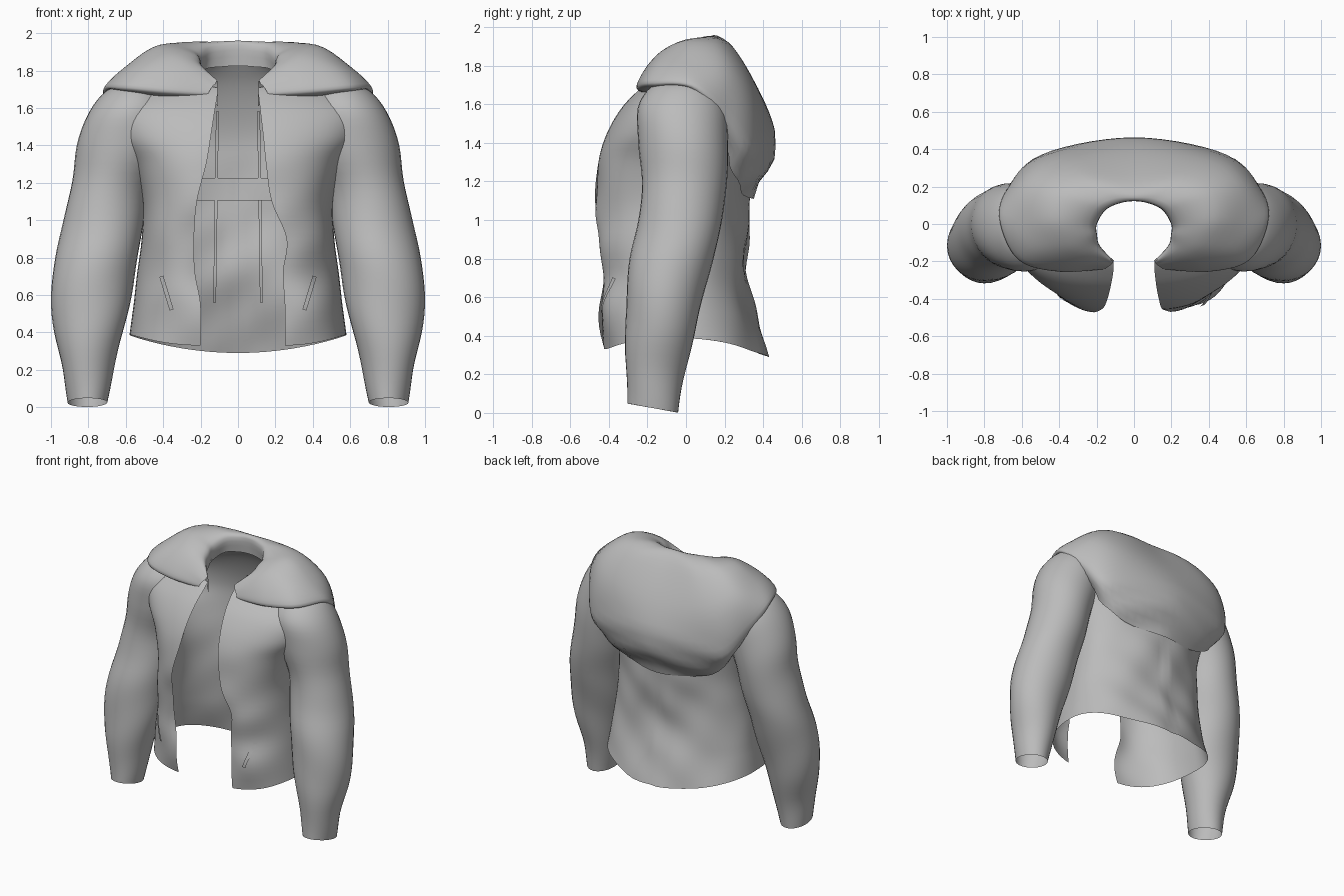
import bpy, bmesh, math
from mathutils import Vector
from mathutils.bvhtree import BVHTree

if "Cube" in bpy.data.objects:
    bpy.data.objects.remove(bpy.data.objects["Cube"])

fabric = bpy.data.materials.new("grey fabric")
fabric.use_nodes = True
GREY = (0.5, 0.5, 0.5, 1)
fabric.diffuse_color = GREY
fabric.node_tree.nodes["Principled BSDF"].inputs["Base Color"].default_value = GREY


def spline(keys, steps):
    """Smooth curve through a list of equal-length tuples."""
    keys = [Vector(k) for k in keys]
    last = len(keys) - 1
    out = []
    for i in range(last):
        a, b, c, d = (keys[min(max(i + k, 0), last)] for k in (-1, 0, 1, 2))
        for s in range(steps):
            t = s / steps
            out.append(b + (c - a) * (t / 2) + (a * 2 - b * 5 + c * 4 - d) * (t * t / 2)
                       + (b * 3 - a - c * 3 + d) * (t ** 3 / 2))
    return out + [keys[-1]]


def loft(name, rows, closed=False, cap=False):
    """Skin rows of points into a smooth sheet or tube."""
    bm = bmesh.new()
    grid = [[bm.verts.new(p) for p in row] for row in rows]
    n = len(rows[0])
    for r0, r1 in zip(grid, grid[1:]):
        for j in range(n if closed else n - 1):
            k = (j + 1) % n
            bm.faces.new((r0[j], r0[k], r1[k], r1[j]))
    if cap:
        bm.faces.new(grid[0])
    bmesh.ops.recalc_face_normals(bm, faces=bm.faces)
    mesh = bpy.data.meshes.new(name)
    bm.to_mesh(mesh)
    bm.free()
    mesh.materials.append(fabric)
    obj = bpy.data.objects.new(name, mesh)
    bpy.context.collection.objects.link(obj)
    bpy.ops.object.select_all(action='DESELECT')
    obj.select_set(True)
    bpy.context.view_layer.objects.active = obj
    bpy.ops.object.shade_smooth_by_angle(angle=math.radians(50))
    return obj


def surface_tree(obj):
    return BVHTree.FromPolygons([v.co for v in obj.data.vertices],
                                [p.vertices[:] for p in obj.data.polygons])


def remove_hidden(obj, tree):
    """Delete the faces that lie wholly inside the other part."""
    bm = bmesh.new()
    bm.from_mesh(obj.data)
    inside = {v for v in bm.verts
              if all(tree.ray_cast(v.co, Vector((0, d, 0)))[0] for d in (-1, 1))}
    bmesh.ops.delete(bm, geom=[f for f in bm.faces if inside.issuperset(f.verts)],
                     context='FACES')
    bm.to_mesh(obj.data)
    bm.free()


# Torso: open-fronted shell; front z, back z, right edge, left edge, front y, half width, back y
TORSO = [
    (.33, .29, .20, .25, -.425, .58, .425),
    (.55, .50, .20, .25, -.445, .56, .365),
    (.72, .70, .23, .24, -.42, .54, .32),
    (.90, .90, .235, .26, -.45, .515, .32),
    (1.1, 1.1, .22, .18, -.465, .51, .33),
    (1.3, 1.3, .17, .15, -.455, .56, .33),
    (1.45, 1.45, .145, .135, -.41, .65, .32),
    (1.58, 1.6, .125, .12, -.335, .66, .28),
    (1.67, 1.74, .11, .11, -.25, .5, .22),
    (1.71, 1.86, .11, .11, -.20, .21, .14),
]


def torso_point(row, u):
    zf, zb, right, left, yf, w, yb = row
    side, edge = (-1, right) if u < 0 else (1, left)
    a = (1 - abs(u)) * math.pi              # 0 at the front edge, pi at the back
    s, c = math.sin(a), math.cos(a)
    z = zf + (zb - zf) * (1 - c) / 2
    if c > 0:
        x, y = edge + (w - edge) * s, yf * c ** .8
    else:
        x, y = w * s, yb * abs(c) ** .95
    z += .08 * s * s * max(0, 1 - (z - .3) * 4)      # hem rises at the sides
    loose = max(0, min(1, (1.4 - z) * 2.5))          # cloth folds
    fold = loose * .008 * (math.sin(14 * x + 9 * z * side)
                           + .6 * math.sin(19 * z - 12 * x * side))
    return Vector((side * x, y + fold * c, z))


SEG = 36
torso_rows = [[torso_point(row, i / SEG) for i in range(-SEG, SEG + 1)]
              for row in spline(TORSO, 5)]
torso = loft("jacket_body", torso_rows)
torso_tree = surface_tree(torso)


# Sleeves: elliptical rings; z, inner x, outer x, front y, back y
SLEEVE = [
    (1.725, .46, .62, -.10, .08),
    (1.69, .40, .71, -.18, .15),
    (1.58, .35, .795, -.25, .21),
    (1.4, .39, .86, -.25, .22),
    (1.2, .47, .89, -.225, .21),
    (1.0, .505, .93, -.25, .19),
    (.8, .535, .98, -.29, .14),
    (.6, .57, .997, -.31, .09),
    (.4, .615, .985, -.315, .04),
    (.2, .665, .935, -.31, -.01),
    (.025, .70, .91, -.305, -.04),
]


def sleeve_ring(row, side):
    z, xi, xo, yf, yb = row
    ring = []
    for i in range(32):
        a = math.tau * i / 32
        c, s = math.cos(a), math.sin(a)
        tilt = -.025 * s * max(0, 1 - z * 2)         # slanted cuff
        crease = .003 * math.sin(14 * z + 2 * a)
        ring.append((side * ((xi + xo) / 2 + ((xo - xi) / 2 + crease) * c),
                     (yf + yb) / 2 + ((yb - yf) / 2 + crease) * s, z + tilt))
    return ring


for side, label in ((1, "left"), (-1, "right")):
    sleeve = loft(label + "_sleeve", [sleeve_ring(r, side) for r in spline(SLEEVE, 4)],
                  closed=True, cap=True)
    sleeve_tree = surface_tree(sleeve)
    remove_hidden(sleeve, torso_tree)
    remove_hidden(torso, sleeve_tree)


# Lowered hood: profiles from neck rim over the crest to the tucked lower edge
HOOD = [
    [(.11, -.20, 1.74), (.12, -.215, 1.73), (.14, -.23, 1.71), (.16, -.24, 1.67), (.14, -.2, 1.65)],
    [(.19, -.12, 1.82), (.27, -.16, 1.84), (.36, -.215, 1.78), (.40, -.255, 1.69), (.38, -.2, 1.66)],
    [(.21, -.06, 1.87), (.36, -.09, 1.9), (.53, -.14, 1.82), (.62, -.19, 1.71), (.56, -.14, 1.68)],
    [(.215, 0, 1.9), (.42, .02, 1.935), (.615, .02, 1.81), (.72, .03, 1.7), (.66, .03, 1.67)],
    [(.17, .08, 1.94), (.39, .16, 1.93), (.58, .22, 1.77), (.67, .2, 1.56), (.59, .18, 1.44)],
    [(.09, .12, 1.95), (.25, .24, 1.9), (.41, .36, 1.66), (.5, .36, 1.36), (.42, .27, 1.18)],
    [(0, .13, 1.955), (0, .23, 1.9), (0, .405, 1.62), (0, .465, 1.37), (0, .34, 1.11)],
]
hood_keys = []
for profile in HOOD:
    x, y, z = profile[0]
    inner = (x * .98, y * .98, z - .13)              # standing collar inside the neck
    hood_keys.append(spline([inner] + profile, 5))
hood_keys += [[(-p[0], p[1], p[2]) for p in prof] for prof in reversed(hood_keys[:-1])]
hood_rows = [spline(column, 7) for column in zip(*hood_keys)]
for row in hood_rows:                                # creases near the lower back
    for p in row:
        slack = max(0, min(1, (1.5 - p.z) * 4))
        p.y += slack * .012 * math.sin(30 * p.z + 8 * abs(p.x))
loft("lowered_hood", hood_rows)


def trim(name, start, end, width, origin_y, lift):
    """Thin strip laid on the torso, cast towards +y from origin_y."""
    a, b = Vector(start), Vector(end)
    across = Vector((-(b - a).y, (b - a).x)).normalized() * width / 2
    rows = []
    for i in range(25):
        mid = a.lerp(b, i / 24)
        row = []
        for k in (-1, 0, 1):
            q = mid + across * k
            hit = torso_tree.ray_cast(Vector((q.x, origin_y, q.y)), Vector((0, 1, 0)))[0]
            row.append((q.x, (hit.y if hit else origin_y) - lift, q.y))
        rows.append(row)
    loft(name, rows)


# Pocket openings, inner tapes and inner waist band
for side, label in ((1, "left"), (-1, "right")):
    trim(label + "_pocket", (side * .41, .70), (side * .355, .52), .022, -1, .012)
    trim(label + "_inner_tape", (side * .11, 1.58), (side * .125, .56), .015, 0, .012)
trim("inner_waist_band", (-.25, 1.165), (.25, 1.165), .12, 0, .02)
